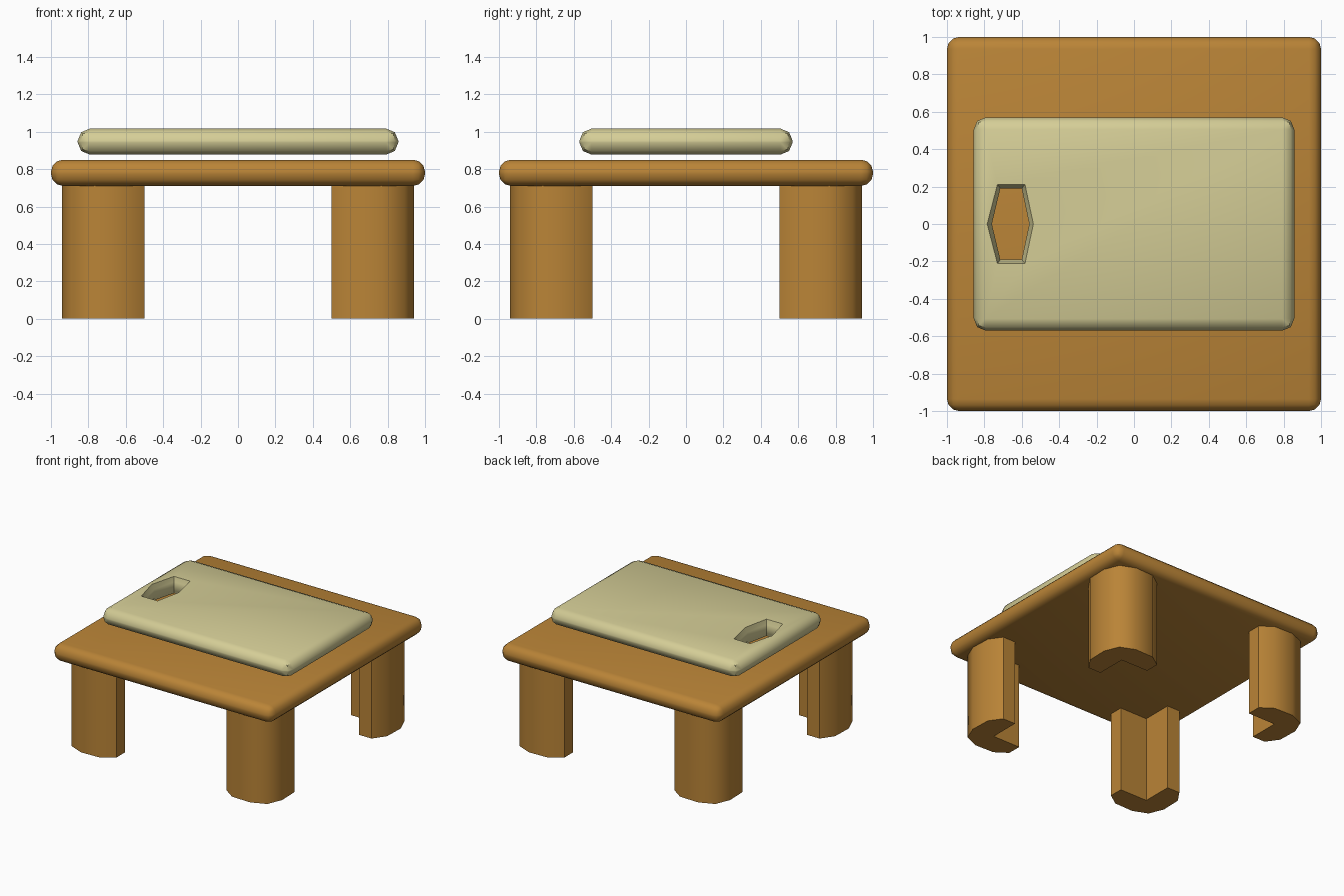
import bpy, bmesh, math

if "Cube" in bpy.data.objects:
    bpy.data.objects.remove(bpy.data.objects["Cube"])


def material(name, rgb):
    m = bpy.data.materials.new(name)
    m.diffuse_color = (*rgb, 1)
    m.use_nodes = True
    m.node_tree.nodes["Principled BSDF"].inputs["Base Color"].default_value = m.diffuse_color
    return m


WOOD = material("warm wood", (0.49, 0.231, 0.038))
CREAM = material("cream board", (0.66, 0.61, 0.305))


def make_object(name, bm, mat):
    bmesh.ops.recalc_face_normals(bm, faces=bm.faces)
    me = bpy.data.meshes.new(name)
    bm.to_mesh(me)
    bm.free()
    ob = bpy.data.objects.new(name, me)
    bpy.context.collection.objects.link(ob)
    me.materials.append(mat)
    return ob


def smooth(ob, angle):
    bpy.ops.object.select_all(action='DESELECT')
    ob.select_set(True)
    bpy.context.view_layer.objects.active = ob
    bpy.ops.object.shade_smooth_by_angle(angle=math.radians(angle))


def loft(name, rings, mat):
    """Skin a stack of equal-length rings and cap both ends."""
    bm = bmesh.new()
    rows = [[bm.verts.new(p) for p in ring] for ring in rings]
    n = len(rows[0])
    for a, b in zip(rows, rows[1:]):
        for i in range(n):
            j = (i + 1) % n
            bm.faces.new((a[i], a[j], b[j], b[i]))
    bm.faces.new(rows[0])
    bm.faces.new(rows[-1])
    return make_object(name, bm, mat)


def slab(name, hx, hy, z0, z1, bevel, segments, mat):
    """Box with rounded edges."""
    bm = bmesh.new()
    bmesh.ops.create_cube(bm, size=1)
    for v in bm.verts:
        v.co = (v.co.x * 2 * hx, v.co.y * 2 * hy, z0 + (v.co.z + 0.5) * (z1 - z0))
    bmesh.ops.bevel(bm, geom=bm.edges[:], offset=bevel, segments=segments,
                    profile=0.5, affect='EDGES')
    return make_object(name, bm, mat)


# Table top
top = slab("table_top", 1.0, 1.0, 0.71, 0.85, 0.064, 3, WOOD)
smooth(top, 40)

# Four legs: rounded outside, square notch at the inner corner
half = [(0.75, 0.75), (0.5, 0.75), (0.5, 0.865), (0.6, 0.935), (0.77, 0.94), (0.89, 0.89)]
section = half + [(y, x) for x, y in reversed(half[1:-1])]
for side, sx in (("left", -1), ("right", 1)):
    for end, sy in (("front", -1), ("back", 1)):
        rings = [[(x * sx, y * sy, z) for x, y in section] for z in (0.0, 0.73)]
        smooth(loft(f"{end}_{side}_leg", rings, WOOD), 50)

# Cream board resting above the top
board = slab("board", 0.857, 0.57, 0.878, 1.016, 0.064, 2, CREAM)

# Handle hole: long six-sided cut with flared rims
inner = [(-0.76, 0), (-0.715, 0.19), (-0.6, 0.19), (-0.56, 0), (-0.6, -0.19), (-0.715, -0.19)]
outer = [(-0.785, 0), (-0.73, 0.212), (-0.583, 0.212), (-0.538, 0), (-0.583, -0.212), (-0.73, -0.212)]
levels = ((outer, 0.865), (outer, 0.879), (inner, 0.91), (inner, 0.983), (outer, 1.015), (outer, 1.03))
cutter = loft("hole_cutter", [[(x, y, z) for x, y in ring] for ring, z in levels], CREAM)
cutter.hide_render = True
mod = board.modifiers.new("hole", 'BOOLEAN')
mod.operation = 'DIFFERENCE'
mod.solver = 'EXACT'
mod.object = cutter
bpy.context.view_layer.objects.active = board
bpy.ops.object.modifier_apply(modifier=mod.name)
bpy.data.objects.remove(cutter)
smooth(board, 46)
